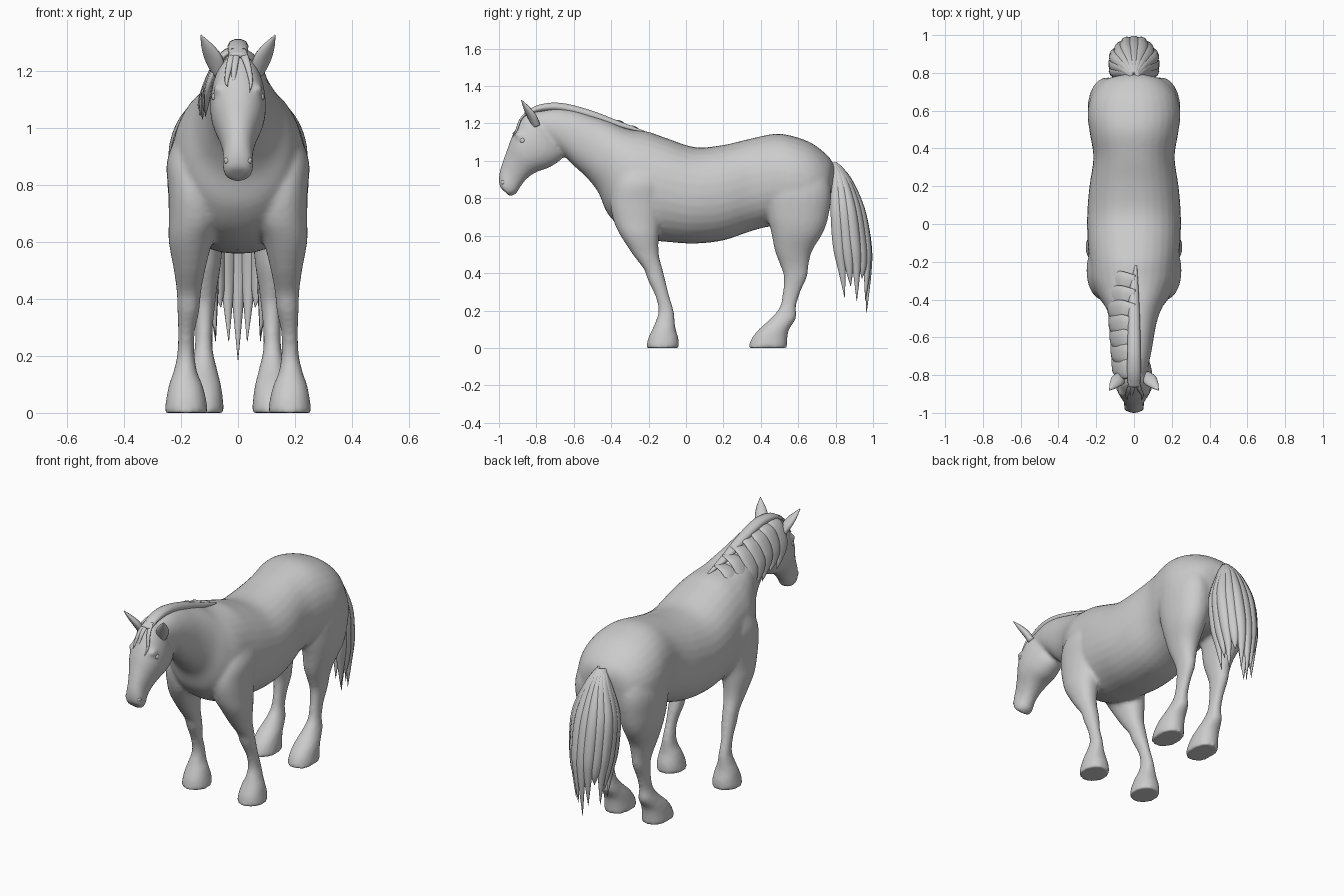
import bpy, bmesh, math
from mathutils import Vector as V


def smooth(rows, n):
    """Catmull-Rom interpolation of rows of numbers."""
    out = []
    for i in range(len(rows) - 1):
        p0, p1, p2 = rows[max(i - 1, 0)], rows[i], rows[i + 1]
        p3 = rows[min(i + 2, len(rows) - 1)]
        for k in range(n):
            t = k / n
            out.append([0.5 * (2 * b + (c - a) * t + (2 * a - 5 * b + 4 * c - d) * t * t
                               + (3 * b - a - 3 * c + d) * t ** 3)
                        for a, b, c, d in zip(p0, p1, p2, p3)])
    return out + [list(rows[-1])]


def loft(name, rings, sides=24, power=1.0):
    """Skin rings given as (centre, half axis u, half axis v)."""
    bm = bmesh.new()
    sp = lambda v: math.copysign(abs(v) ** power, v)
    loops = []
    for c, u, v in rings:
        angles = [2 * math.pi * k / sides for k in range(sides)]
        loops.append([bm.verts.new(c + u * sp(math.cos(a)) + v * sp(math.sin(a))) for a in angles])
    for r0, r1 in zip(loops, loops[1:]):
        for k in range(sides):
            j = (k + 1) % sides
            bm.faces.new((r0[k], r0[j], r1[j], r1[k]))
    bm.faces.new(loops[0])
    bm.faces.new(loops[-1])
    bmesh.ops.recalc_face_normals(bm, faces=bm.faces)
    for f in bm.faces:
        f.smooth = True
    mesh = bpy.data.meshes.new(name)
    bm.to_mesh(mesh)
    bm.free()
    ob = bpy.data.objects.new(name, mesh)
    bpy.context.collection.objects.link(ob)
    return ob


def trunk(name, rows):
    """Rows: top y, top z, bottom y, bottom z, half width."""
    return loft(name, [(V((0, (a + c) / 2, (b + d) / 2)), V((0, (a - c) / 2, (b - d) / 2)), V((w, 0, 0)))
                       for a, b, c, d, w in smooth(rows, 4)], 32, 0.92)


def leg(name, rows, s):
    """Rows: z, front y, back y, inner x, outer x."""
    return loft(name, [(V((s * (i + o) / 2, (f + b) / 2, z)), V((0, (b - f) / 2, 0)), V(((o - i) / 2, 0, 0)))
                       for z, f, b, i, o in smooth(rows, 4)], 24, 0.92)


def lock(name, rows, out, n=5):
    """Flattened strand. Rows: x, y, z, half width, half thickness; out = thickness direction."""
    pts = smooth(rows, n)
    rings = []
    for i, p in enumerate(pts):
        t = V(pts[min(i + 1, len(pts) - 1)][:3]) - V(pts[max(i - 1, 0)][:3])
        side = t.cross(V(out)).normalized()
        rings.append((V(p[:3]), side * max(p[3], .001), side.cross(t).normalized() * max(p[4], .001)))
    return loft(name, rings, 10)


# torso and neck
parts = [trunk("horse_body", [
    (.80, .96, .775, .82, .05), (.765, 1.02, .76, .71, .16), (.68, 1.09, .69, .65, .225),
    (.58, 1.13, .58, .64, .246), (.48, 1.145, .46, .65, .232), (.35, 1.12, .35, .625, .215),
    (.2, 1.085, .2, .575, .236), (.05, 1.073, .05, .558, .248), (-.1, 1.12, -.08, .565, .246),
    (-.2, 1.155, -.2, .58, .236), (-.28, 1.165, -.33, .63, .224), (-.34, 1.18, -.42, .72, .19),
    (-.41, 1.21, -.468, .83, .15), (-.5, 1.24, -.53, .91, .122), (-.6, 1.27, -.59, .965, .106),
    (-.7, 1.28, -.655, 1.03, .092), (-.8, 1.26, -.70, 1.07, .075)])]

# head
parts.append(trunk("head", [
    (-.79, 1.27, -.66, 1.05, .05), (-.855, 1.25, -.665, 1.01, .086), (-.9, 1.19, -.73, .965, .098),
    (-.935, 1.12, -.80, .94, .09), (-.96, 1.05, -.85, .905, .068), (-.985, .98, -.885, .862, .053),
    (-1.0, .92, -.907, .826, .054), (-.998, .87, -.938, .812, .047), (-.985, .85, -.95, .817, .022)]))

# legs with hooves
front = [(.98, -.34, -.12, .10, .215), (.88, -.385, -.1, .07, .25), (.78, -.405, -.11, .06, .245),
         (.68, -.388, -.13, .06, .243), (.6, -.35, -.145, .09, .243), (.5, -.285, -.145, .115, .225),
         (.42, -.225, -.125, .13, .215), (.36, -.203, -.11, .135, .213), (.28, -.165, -.09, .152, .21),
         (.2, -.147, -.066, .152, .214), (.14, -.163, -.06, .142, .228), (.1, -.18, -.055, .125, .242),
         (.05, -.203, -.04, .112, .252), (0, -.213, -.037, .105, .258)]
hind = [(1.0, .46, .73, .05, .20), (.85, .42, .775, .03, .243), (.72, .43, .765, .03, .24),
        (.62, .455, .735, .05, .225), (.52, .475, .675, .06, .192), (.44, .505, .655, .073, .168),
        (.38, .523, .647, .08, .158), (.30, .518, .612, .088, .15), (.22, .502, .588, .088, .153),
        (.16, .455, .589, .075, .167), (.1, .39, .552, .06, .185), (.05, .35, .542, .053, .192),
        (0, .333, .54, .048, .197)]
for s in (-1, 1):
    parts += [leg("front_leg", front, s), leg("hind_leg", hind, s)]

# brow swellings
for s in (-1, 1):
    bpy.ops.mesh.primitive_uv_sphere_add(segments=20, ring_count=12, radius=1,
                                         location=(s * .063, -.885, 1.135), scale=(.026, .03, .02))
    parts.append(bpy.context.object)

# blend trunk, head and legs into one skin
bpy.ops.object.select_all(action='DESELECT')
for p in parts:
    p.select_set(True)
bpy.context.view_layer.objects.active = parts[0]
bpy.ops.object.join()
rm = parts[0].modifiers.new("blend", 'REMESH')
rm.mode, rm.voxel_size, rm.use_smooth_shade = 'VOXEL', 0.011, True
sm = parts[0].modifiers.new("relax", 'SMOOTH')
sm.factor, sm.iterations = 0.5, 6

# ears, eyes and nostrils
for s in (-1, 1):
    lock("ear", [(s * .065, -.80, 1.19, .026, .02), (s * .084, -.825, 1.24, .036, .02),
                 (s * .107, -.852, 1.283, .025, .014), (s * .13, -.88, 1.325, .002, .002)], (s * .5, -.8, -.2))
    for name, loc, r in (("eye", (s * .077, -.873, 1.108), .016), ("nostril", (s * .037, -.977, .885), .013)):
        bpy.ops.mesh.primitive_uv_sphere_add(segments=16, ring_count=10, radius=r, location=loc)
        bpy.context.object.name = name
        bpy.ops.object.shade_smooth()

# mane: crest along the neck and locks falling on the left side
lock("mane_crest", [(0, -.86, 1.25, .032, .012), (0, -.78, 1.282, .036, .02), (0, -.67, 1.287, .035, .024),
                    (0, -.52, 1.25, .032, .024), (0, -.36, 1.195, .025, .018), (.01, -.22, 1.155, .006, .004)],
     (0, 0, 1))
for i in range(7):
    t = i / 6
    y, z, w = -.77 + .46 * t, 1.28 - .1 * t * t, .092 + .034 * t
    lock("mane_lock", [(.005, y, z, .04, .008), (-w * .55, y + .005, z - .025, .056, .014),
                       (-w - .004, y + .012, z - .11, .048, .013),
                       (-w - .016, y + .045, z - .18, .027, .01),
                       (-w - .022, y + .085, z - .24 + .02 * (i % 2), .001, .001)], (-1, 0, .4))

# forelock
for x, drop in ((-.04, .06), (-.015, 0), (.045, .04)):
    lock("forelock", [(x * .3, -.83, 1.272, .014, .006), (x * .7, -.88, 1.228, .012, .006),
                      (x, -.906, 1.165, .007, .006), (x * .9, -.93, 1.085 + drop, .001, .001)], (0, -1, .4))

# tail: a shell of tapering strands
n = 11
for i in range(n):
    a = math.radians(-112 + 224 * i / (n - 1))
    sx, cy = math.sin(a), math.cos(a)
    tip = (.27, .33, .25, .37, .25, .185, .25, .37, .25, .33, .27)[i]
    r = (.03, .026)[i % 2]
    rows = [(.015 * sx, .785 + .015 * cy, .985, .012, .012), (.06 * sx, .818 + .05 * cy, .90, .024, .018),
            (.107 * sx, .84 + .092 * cy, .74, .035, r), (.105 * sx, .858 + .11 * cy, .55, .034, r),
            (.095 * sx, .872 + .103 * cy, .38 + tip * .15, .022, .018), (.085 * sx, .88 + .085 * cy, tip, .001, .001)]
    lock("tail_strand", rows, (sx, cy, 0))
